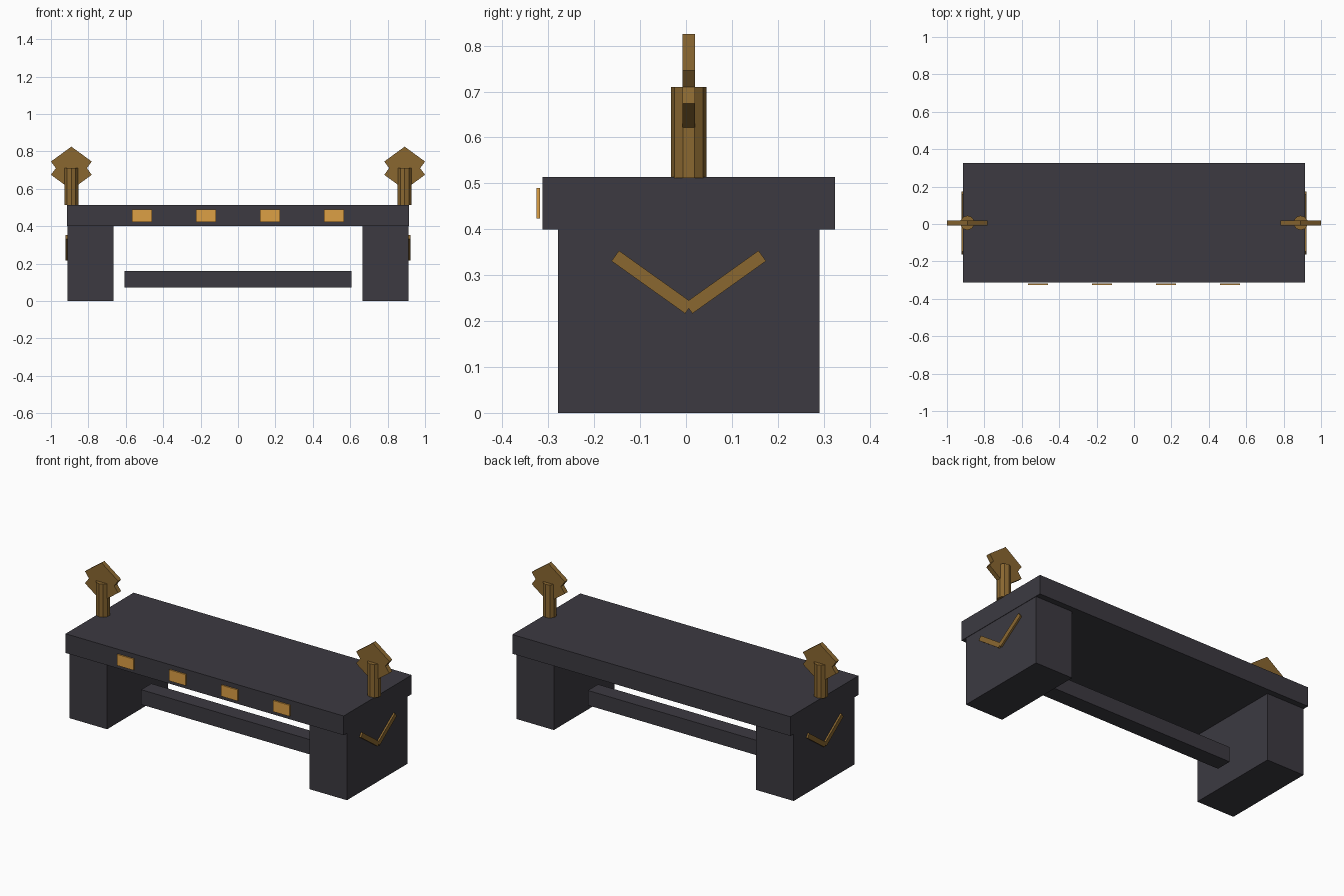
import bpy, math
from mathutils import Matrix

if "Cube" in bpy.data.objects:
    bpy.data.objects.remove(bpy.data.objects["Cube"])

YC = 0.006  # depth centre of the bench body


def material(name, color):
    m = bpy.data.materials.new(name)
    m.diffuse_color = (*color, 1)
    m.use_nodes = True
    m.node_tree.nodes["Principled BSDF"].inputs["Base Color"].default_value = m.diffuse_color
    return m


STONE = material("dark_stone", (0.045, 0.042, 0.053))
BRONZE = material("bronze", (0.254, 0.136, 0.030))
GOLD = material("gold", (0.72, 0.35, 0.06))


def box(name, center, size, mat, tilt=0.0):
    """Box with its size baked in, optionally tilted about the x axis."""
    bpy.ops.mesh.primitive_cube_add(size=1)
    ob = bpy.context.object
    ob.name = name
    ob.data.transform(Matrix.Diagonal((*size, 1)))
    ob.rotation_euler.x = tilt
    ob.location = center
    ob.data.materials.append(mat)
    return ob


def plate(name, profile, center, thickness, mat):
    """Extrude an x-z outline along y."""
    n = len(profile)
    verts = [(x, y, z) for y in (-thickness / 2, thickness / 2) for x, z in profile]
    faces = [list(range(n)), list(range(2 * n - 1, n - 1, -1))]
    faces += [(i, i + n, (i + 1) % n + n, (i + 1) % n) for i in range(n)]
    me = bpy.data.meshes.new(name)
    me.from_pydata(verts, [], faces)
    me.materials.append(mat)
    ob = bpy.data.objects.new(name, me)
    ob.location = center
    bpy.context.collection.objects.link(ob)
    return ob


# Seat slab and lower rail
box("seat_slab", (0, YC, 0.457), (1.827, 0.638, 0.114), STONE)
box("lower_rail", (0, YC, 0.116), (1.214, 0.095, 0.088), STONE)

# Gold plaques along the front edge
for i in range(4):
    box(f"front_plaque_{i + 1}", ((i - 1.5) * 0.342, -0.322, 0.4565),
        (0.108, 0.008, 0.066), GOLD)

# Finial head outline: notched six-pointed shape, listed counter-clockwise
right_half = [(0, -0.115), (0.109, -0.0355), (0.083, 0), (0.109, 0.0355)]
head_profile = right_half + [(-x, -z) for x, z in right_half]

for label, side in (("left", -1), ("right", 1)):
    # Block leg
    box(f"{label}_leg", (side * 0.788, YC, 0.2), (0.246, 0.569, 0.4), STONE)

    # V-shaped trim on the outer face of the leg
    for part, s in (("front", -1), ("back", 1)):
        box(f"{label}_chevron_{part}", (side * 0.914, YC + s * 0.08, 0.285),
            (0.015, 0.197, 0.028), BRONZE, tilt=s * math.radians(35.5))

    # Finial post and head
    bpy.ops.mesh.primitive_cylinder_add(vertices=10, radius=0.039, depth=0.198,
                                        location=(side * 0.891, YC, 0.611))
    post = bpy.context.object
    post.name = f"{label}_finial_post"
    post.data.materials.append(BRONZE)
    plate(f"{label}_finial_head", head_profile, (side * 0.891, YC, 0.71), 0.028, BRONZE)
